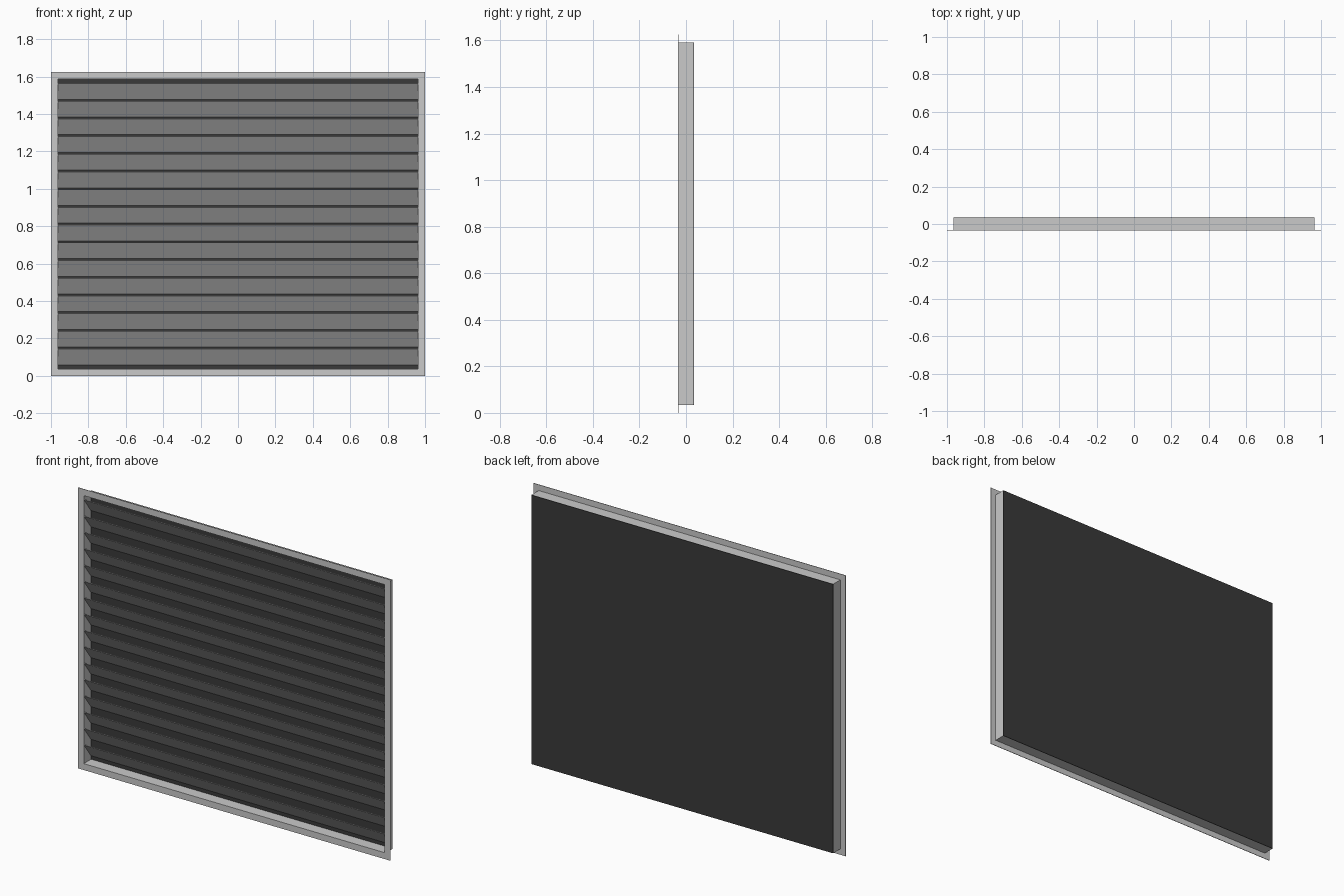
import bpy
import bmesh
import math

if "Cube" in bpy.data.objects:
    bpy.data.objects.remove(bpy.data.objects["Cube"], do_unlink=True)


def make_material(name, value):
    mat = bpy.data.materials.new(name)
    mat.use_nodes = True
    colour = (value, value, value, 1)
    mat.diffuse_color = colour
    mat.node_tree.nodes["Principled BSDF"].inputs["Base Color"].default_value = colour
    return mat


light_grey = make_material("light grey metal", 0.59)
charcoal = make_material("charcoal backing", 0.042)

HEIGHT = 1.625
MID_Z = HEIGHT / 2
FRONT, BACK = -0.035, 0.035
SHEET = 0.003        # sheet metal thickness
LIP = 0.037          # flange width
HALF_W, HALF_H = 1 - LIP, MID_Z - LIP


def add_object(name, bm, mat):
    bmesh.ops.recalc_face_normals(bm, faces=bm.faces)
    mesh = bpy.data.meshes.new(name)
    bm.to_mesh(mesh)
    bm.free()
    mesh.materials.append(mat)
    obj = bpy.data.objects.new(name, mesh)
    bpy.context.collection.objects.link(obj)
    return obj


def box(name, size, location, mat, tilt=0):
    bm = bmesh.new()
    bmesh.ops.create_cube(bm, size=1)
    bmesh.ops.scale(bm, vec=size, verts=bm.verts)
    obj = add_object(name, bm, mat)
    obj.location = location
    obj.rotation_euler.x = tilt
    return obj


# Frame: an L-shaped section (flange and duct wall) carried round the rectangle
section = [(0, FRONT), (LIP, FRONT), (LIP, FRONT + SHEET),
           (SHEET, FRONT + SHEET), (SHEET, BACK - SHEET), (0, BACK - SHEET)]
corners = [(-1, -1), (1, -1), (1, 1), (-1, 1)]
bm = bmesh.new()
rings = [[bm.verts.new((sx * (HALF_W + out), y, MID_Z + sz * (HALF_H + out)))
          for out, y in section] for sx, sz in corners]
for i, ring in enumerate(rings):
    following = rings[(i + 1) % len(rings)]
    for j in range(len(section)):
        k = (j + 1) % len(section)
        bm.faces.new((ring[j], ring[k], following[k], following[j]))
add_object("frame", bm, light_grey)

# Dark panel closing the back of the duct
box("back_panel", (2 * (HALF_W + SHEET), SHEET, 2 * (HALF_H + SHEET)),
    (0, BACK - SHEET / 2, MID_Z), charcoal)

# Slats: front edge high, back edge low
COUNT, PITCH, FIRST = 16, 0.0946, 0.055
RISE, DEPTH = 0.085, 0.063
length = math.hypot(RISE, DEPTH)
for i in range(COUNT):
    box(f"slat_{i + 1}", (2 * HALF_W, SHEET, length),
        (0, -0.001, FIRST + PITCH * (i + 0.5)), light_grey,
        tilt=math.atan2(DEPTH, RISE))
